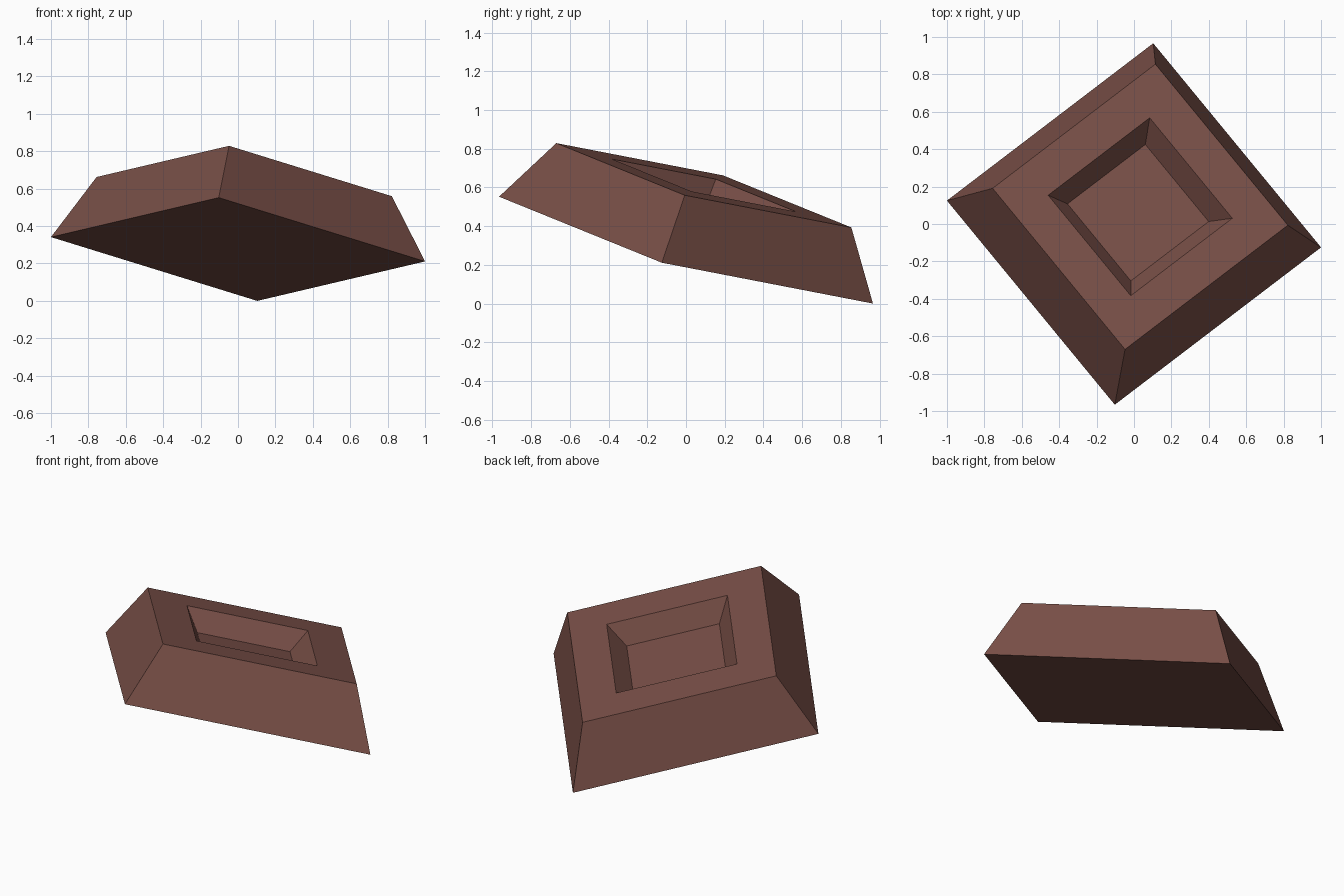
import bpy, bmesh
from mathutils import Matrix, Vector

if "Cube" in bpy.data.objects:
    bpy.data.objects.remove(bpy.data.objects["Cube"])

brown = bpy.data.materials.new("brown")
brown.diffuse_color = (0.188, 0.078, 0.063, 1)
brown.use_nodes = True
brown.node_tree.nodes["Principled BSDF"].inputs["Base Color"].default_value = brown.diffuse_color

# Tapered four-sided block
HEIGHT = 0.349
bm = bmesh.new()
bmesh.ops.create_cone(bm, cap_ends=True, segments=4, radius1=1.01, radius2=0.797,
                      depth=HEIGHT, matrix=Matrix.Translation((0, 0, HEIGHT / 2)))
bm.normal_update()

# Tray recess in the top: flat rim, then sloping walls down to a smaller floor
top = max(bm.faces, key=lambda f: f.calc_center_median().z)
for thickness, depth in ((0.212, 0), (0.082, -0.12)):
    bmesh.ops.inset_individual(bm, faces=[top], thickness=thickness, depth=depth,
                               use_even_offset=True)

# Tilt the block: its diagonals lie along these directions
x = Vector((2.0, -0.25, -0.13)).normalized()
y = Vector((0.205, 1.925, -0.55))
z = x.cross(y).normalized()
y = z.cross(x)
bm.transform(Matrix((x, y, z)).transposed().to_4x4())

# Rest the lowest corner on the ground
low = min(v.co.z for v in bm.verts)
bmesh.ops.translate(bm, verts=bm.verts, vec=(0, 0, -low))
bmesh.ops.recalc_face_normals(bm, faces=bm.faces)

mesh = bpy.data.meshes.new("tilted_tray")
bm.to_mesh(mesh)
bm.free()
mesh.materials.append(brown)
bpy.context.collection.objects.link(bpy.data.objects.new("tilted_tray", mesh))
